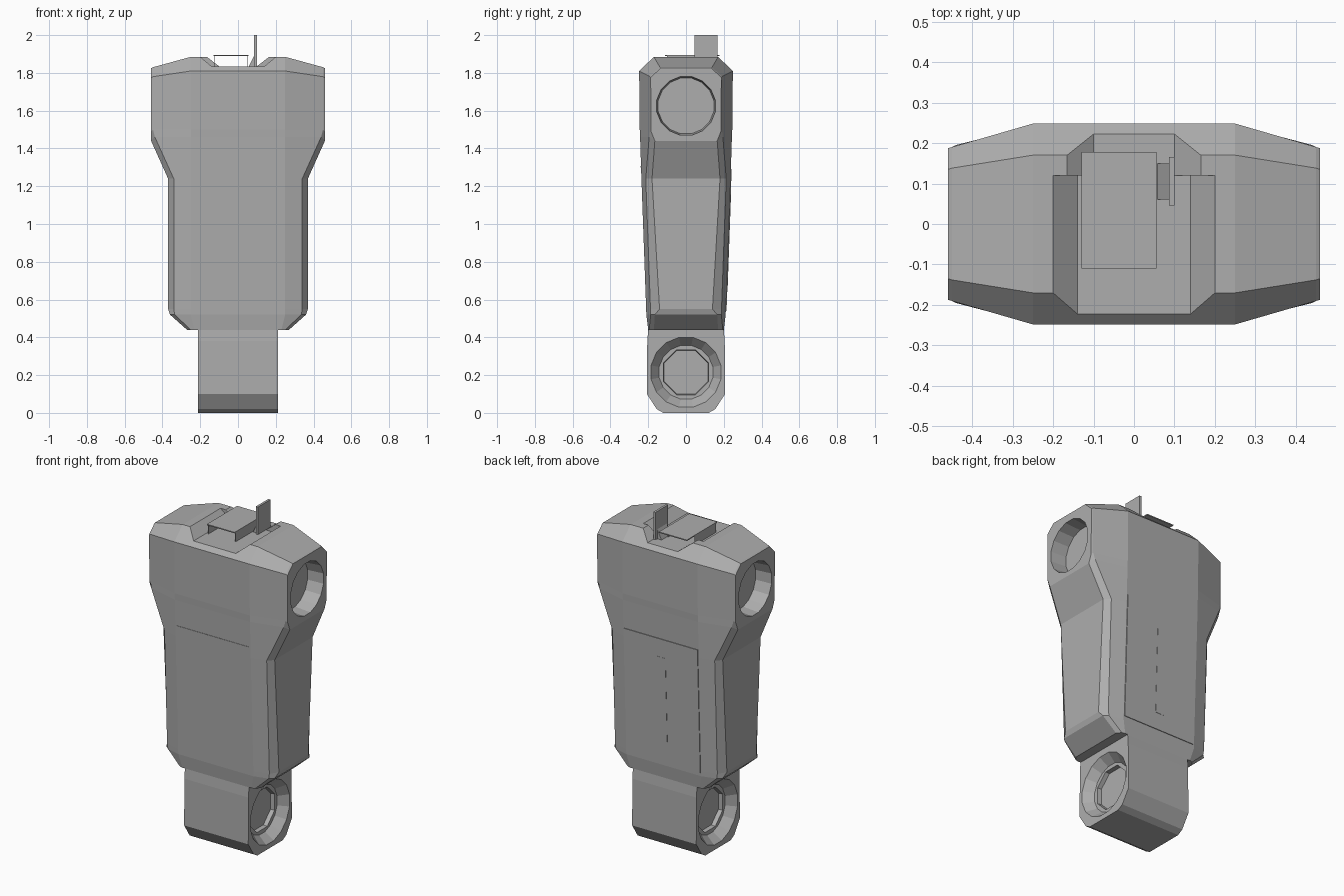
import bpy, math

cube = bpy.data.objects.get("Cube")
if cube:
    bpy.data.objects.remove(cube, do_unlink=True)


def material(name, value):
    m = bpy.data.materials.new(name)
    m.use_nodes = True
    colour = (value, value, value, 1)
    m.diffuse_color = colour
    m.node_tree.nodes["Principled BSDF"].inputs["Base Color"].default_value = colour
    return m


GREY = material("plain grey", 0.42)


def loft(name, rings, strip_caps=False):
    """Skin a list of equal rings and close both ends."""
    n = len(rings[0])
    verts = [p for ring in rings for p in ring]
    faces = []
    for r in range(len(rings) - 1):
        for i in range(n):
            j = (i + 1) % n
            faces.append((r * n + i, r * n + j, (r + 1) * n + j, (r + 1) * n + i))
    top = (len(rings) - 1) * n
    if strip_caps:
        for i in range(n // 2 - 1):
            q = (i, i + 1, n - 2 - i, n - 1 - i)
            faces.append(tuple(reversed(q)))
            faces.append(tuple(top + k for k in q))
    else:
        faces.append(tuple(reversed(range(n))))
        faces.append(tuple(range(top, top + n)))
    mesh = bpy.data.meshes.new(name)
    mesh.from_pydata(verts, [], faces)
    mesh.materials.append(GREY)
    ob = bpy.data.objects.new(name, mesh)
    bpy.context.collection.objects.link(ob)
    return ob


def box(name, x, y, z):
    return loft(name, [[(x[0], y[0], h), (x[1], y[0], h), (x[1], y[1], h), (x[0], y[1], h)] for h in z])


def frustum(name, sides, z, x0, r0, x1, r1):
    """Round or polygonal plug along x."""
    def ring(x, r):
        s = 1 if x1 > x0 else -1
        angles = [2 * math.pi * s * (k + 0.5) / sides for k in range(sides)]
        return [(x, r * math.cos(a), z + r * math.sin(a)) for a in angles]
    return loft(name, [ring(x0, r0), ring(x1, r1)])


def cut(target, cutter):
    cutter.hide_render = True
    mod = target.modifiers.new("cut", "BOOLEAN")
    mod.operation = "DIFFERENCE"
    mod.solver = "EXACT"
    mod.object = cutter
    bpy.context.view_layer.objects.active = target
    bpy.ops.object.modifier_apply(modifier=mod.name)
    bpy.data.objects.remove(cutter, do_unlink=True)


def mirrored(quarter):
    """Quarter outline, centre to side, mirrored to a closed ring."""
    front = [(-x, -y, z) for x, y, z in reversed(quarter)] + [(x, -y, z) for x, y, z in quarter]
    back = [(x, -y, z) for x, y, z in reversed(front)]
    return front + [(x, y, z) for x, y, z in back]


# Main housing
sections = [
    [(0.23, 0.2, 0.44), (0.25, 0.195, 0.44), (0.27, 0.17, 0.44)],
    [(0.25, 0.21, 0.52), (0.335, 0.187, 0.52), (0.36, 0.165, 0.52)],
    [(0.25, 0.211, 0.55), (0.34, 0.188, 0.55), (0.37, 0.14, 0.55)],
    [(0.25, 0.236, 1.24), (0.34, 0.213, 1.24), (0.37, 0.18, 1.24)],
    [(0.25, 0.243, 1.46), (0.44, 0.195, 1.46), (0.46, 0.165, 1.44)],
    [(0.25, 0.245, 1.5), (0.45, 0.19, 1.5), (0.46, 0.185, 1.49)],
    [(0.25, 0.248, 1.81), (0.45, 0.19, 1.78), (0.46, 0.187, 1.775)],
    [(0.25, 0.17, 1.885), (0.45, 0.138, 1.83), (0.46, 0.135, 1.825)],
]
housing = loft("housing", [mirrored(s) for s in sections], True)

# Recessed round joint sockets on both sides
for side in (-1, 1):
    cut(housing, frustum("socket_cutter", 16, 1.625, side * 0.36, 0.15, side * 0.52, 0.163))


# Notch across the top, narrower at the back
def notch(y0, y1, wide, narrow):
    slope = (wide - narrow) / 0.05
    top = wide + slope * 0.05
    prof = [(-narrow, 1.835), (narrow, 1.835), (top, 1.935), (-top, 1.935)]
    return loft("notch_cutter", [[(x, y, z) for x, z in reversed(prof)] for y in (y0, y1)])


cut(housing, notch(-0.4, 0.12, 0.2, 0.14))
cut(housing, notch(0.11, 0.4, 0.165, 0.1))

# Lower knuckle with chamfered underside
half = [(0.12, 0), (0.155, 0.02), (0.207, 0.1), (0.205, 0.38), (0.195, 0.5)]
outline = half + [(-y, z) for y, z in reversed(half)]
knuckle = loft("knuckle", [[(x, y, z) for y, z in outline] for x in (-0.213, 0.213)])
for side in (-1, 1):
    cut(knuckle, frustum("bore_cutter", 16, 0.215, side * 0.16, 0.145, side * 0.233, 0.205))
    cut(knuckle, frustum("inner_bore_cutter", 8, 0.215, side * 0.135, 0.125, side * 0.2, 0.135))


# Thin service panels following the slight taper of the back and front
def panel(name, side, hw, z0, z1, lift):
    def ring(off):
        def depth(z):
            return side * (0.211 + 0.0362 * (z - 0.55) + off)
        pts = [(-hw, z0), (hw, z0), (hw, z1), (-hw, z1)]
        if side > 0:
            pts.reverse()
        return [(x, depth(z), z) for x, z in pts]
    return loft(name, [ring(-0.004), ring(lift)])


panel("back_panel", 1, 0.245, 0.54, 1.29, 0.004)
panel("back_panel_strip", 1, 0.03, 0.64, 1.18, 0.0055)
panel("front_seam", -1, 0.24, 1.3, 1.306, 0.002)

# Cover plate and its end supports in the notch
box("cover_plate", (-0.13, 0.055), (-0.11, 0.178), (1.89, 1.896))
for x in (-0.128, 0.051):
    box("cover_support", (x, x + 0.003), (-0.1, 0.1), (1.83, 1.892))

# Upright tab with a sloping brace
box("upright_tab", (0.086, 0.1), (0.046, 0.166), (1.83, 2.0))
loft("tab_brace", [[(0.055, y, 1.83), (0.09, y, 1.9), (0.09, y, 1.83)] for y in (0.06, 0.15)])
